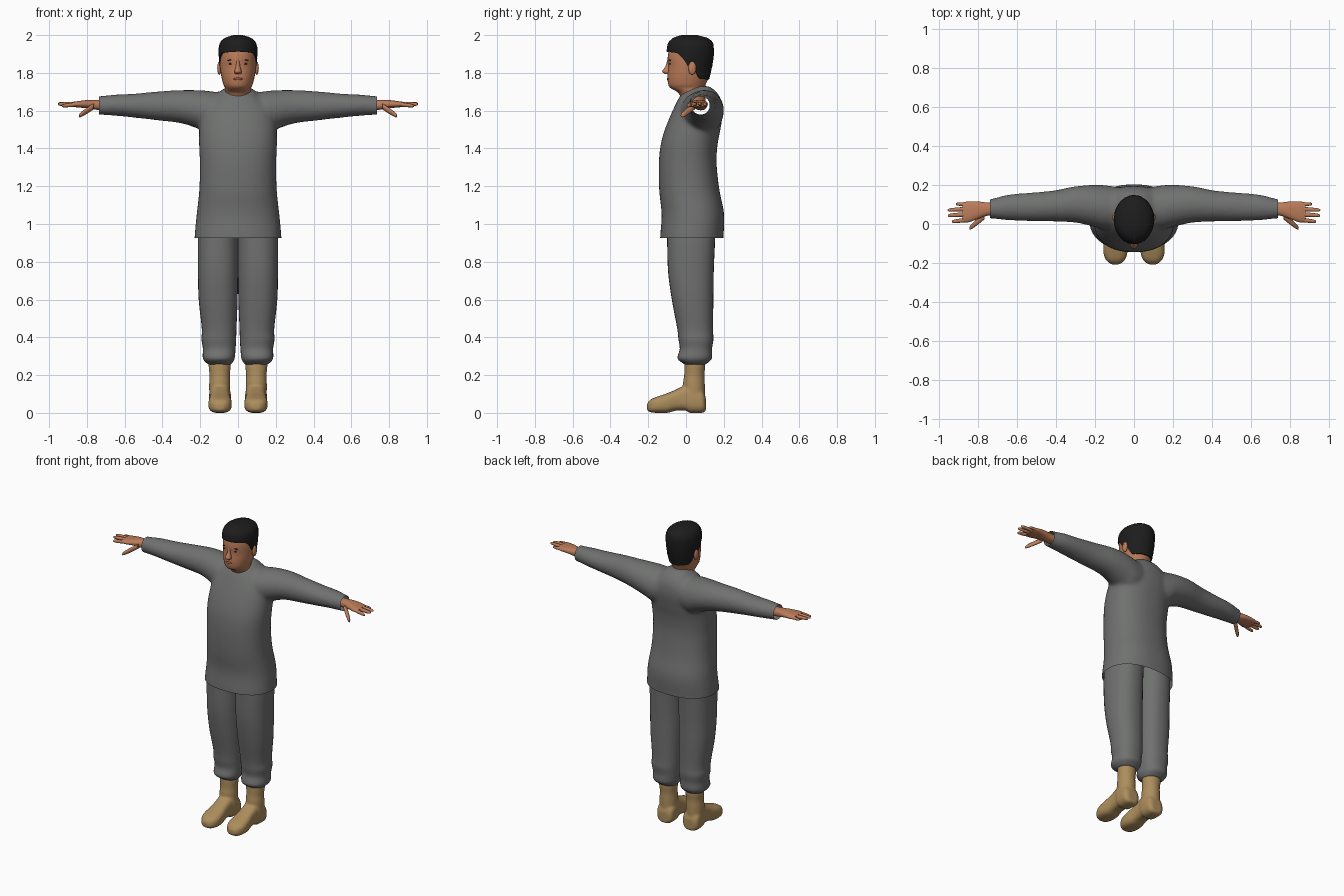
import bpy, bmesh, math, random
from mathutils import Vector

random.seed(3)
if "Cube" in bpy.data.objects:
    bpy.data.objects.remove(bpy.data.objects["Cube"])


def material(name, rgb):
    mat = bpy.data.materials.new(name)
    mat.use_nodes = True
    mat.diffuse_color = (*rgb, 1)
    shader = mat.node_tree.nodes["Principled BSDF"]
    shader.inputs["Base Color"].default_value = (*rgb, 1)
    shader.inputs["Roughness"].default_value = 0.8
    return mat


grey = material("grey cloth", (.16, .165, .16))
skin = material("skin", (.50, .20, .10))
lip_red = material("lip", (.33, .11, .06))
black = material("black hair", (.012, .012, .012))
tan = material("tan leather", (.42, .27, .11))
parts = []


def smooth_rows(rows, steps=5):
    """Catmull-Rom interpolation between cross-section rows."""
    padded = [rows[0], *rows, rows[-1]]
    result = []
    for p, q, r, s in zip(padded, padded[1:], padded[2:], padded[3:]):
        for i in range(steps):
            t = i / steps
            result.append([b + t * (c - a) / 2
                           + t * t * (a - 2.5 * b + 2 * c - d / 2)
                           + t ** 3 * (d - a + 3 * (b - c)) / 2
                           for a, b, c, d in zip(p, q, r, s)])
    return result + [list(rows[-1])]


def loft(bm, axis, rows, side=1, power=2.0, count=32):
    """Closed loft; each row is position, then low and high of the other two axes."""
    rings = []
    for t, a0, a1, b0, b1 in smooth_rows(rows):
        ring = []
        for i in range(count):
            ang = math.tau * i / count
            c, s = math.cos(ang), math.sin(ang)
            a = (a0 + a1 + (a1 - a0) * math.copysign(abs(c) ** (2 / power), c)) / 2
            b = (b0 + b1 + (b1 - b0) * math.copysign(abs(s) ** (2 / power), s)) / 2
            x, y, z = {"x": (t, a, b), "y": (a, t, b), "z": (a, b, t)}[axis]
            ring.append(bm.verts.new((x * side, y, z)))
        rings.append(ring)
    bridge(bm, rings)
    bm.faces.new(rings[0])
    bm.faces.new(rings[-1])


def bridge(bm, rings):
    for low, high in zip(rings, rings[1:]):
        for i in range(len(low)):
            j = (i + 1) % len(low)
            bm.faces.new((low[i], low[j], high[j], high[i]))


def symmetric(rows, centre=0):
    return [(t, centre - w, centre + w, lo, hi) for t, w, lo, hi in rows]


def finish(bm, name, mat, voxel=0, cuts=()):
    """Make the object; optionally fuse its lofts and trim open hems."""
    bmesh.ops.recalc_face_normals(bm, faces=bm.faces)
    mesh = bpy.data.meshes.new(name)
    bm.to_mesh(mesh)
    bm.free()
    obj = bpy.data.objects.new(name, mesh)
    bpy.context.collection.objects.link(obj)
    if voxel:
        fuse = obj.modifiers.new("fuse", "REMESH")
        fuse.mode = "VOXEL"
        fuse.voxel_size = voxel
        relax = obj.modifiers.new("relax", "SMOOTH")
        relax.factor = 0.5
        relax.iterations = 8
        graph = bpy.context.evaluated_depsgraph_get()
        obj.data = bpy.data.meshes.new_from_object(obj.evaluated_get(graph))
        obj.modifiers.clear()
    if cuts:
        trim = bmesh.new()
        trim.from_mesh(obj.data)
        for point, normal in cuts:
            bmesh.ops.bisect_plane(trim, geom=trim.verts[:] + trim.edges[:] + trim.faces[:],
                                   plane_co=point, plane_no=normal, clear_outer=True)
        trim.to_mesh(obj.data)
        trim.free()
    obj.data.materials.clear()
    obj.data.materials.append(mat)
    parts.append(obj)
    return obj


def ball(name, centre, radii, mat, tilt=0):
    bm = bmesh.new()
    bmesh.ops.create_uvsphere(bm, u_segments=16, v_segments=10, radius=1)
    obj = finish(bm, name, mat)
    obj.location, obj.scale = centre, radii
    obj.rotation_euler.y = tilt


# Tunic: body and both sleeves fused, then cut open at hem and cuffs
bm = bmesh.new()
loft(bm, "z", symmetric([
    (.88, .23, -.135, .195), (.93, .23, -.137, .198), (1.05, .219, -.129, .202),
    (1.18, .205, -.142, .177), (1.32, .202, -.144, .162), (1.42, .206, -.134, .167),
    (1.5, .205, -.112, .182), (1.58, .195, -.08, .194), (1.64, .16, -.052, .19),
    (1.68, .12, -.03, .175), (1.71, .085, 0, .15), (1.73, .05, .05, .12)]), power=2.3, count=48)
sleeve = [(-.02, .02, .17, 1.52, 1.68), (.12, -.03, .195, 1.47, 1.7), (.2, -.015, .2, 1.5, 1.708),
          (.3, .007, .193, 1.533, 1.709), (.42, .013, .17, 1.548, 1.702),
          (.55, .015, .159, 1.563, 1.69), (.65, .02, .149, 1.573, 1.685),
          (.735, .028, .127, 1.578, 1.677), (.77, .028, .127, 1.578, 1.677)]
for side in (1, -1):
    loft(bm, "x", sleeve, side)
finish(bm, "tunic", grey, .011, [((0, 0, .925), (0, 0, -1)),
                                 ((.737, 0, 0), (1, 0, 0)), ((-.737, 0, 0), (-1, 0, 0))])

# Limbs, built once per side
trouser = [(1, 0, .2, -.1, .16), (.93, 0, .212, -.1, .155), (.75, 0, .212, -.095, .147),
           (.6, .002, .208, -.075, .145), (.45, .008, .192, -.047, .143),
           (.39, .01, .193, -.04, .145), (.34, .013, .186, -.033, .138),
           (.29, .018, .186, -.045, .137), (.265, .03, .168, -.02, .115), (.255, .04, .15, 0, .1)]
shaft = symmetric([(.06, .055, -.01, .1), (.15, .056, -.016, .1), (.2, .054, -.01, .098),
                   (.25, .059, -.008, .102), (.3, .058, -.005, .1)], .097)
foot = symmetric([(.105, .035, .01, .08), (.085, .057, 0, .12), (.02, .058, 0, .15),
                  (0, .053, .012, .15), (-.05, .053, .012, .125), (-.1, .06, 0, .104),
                  (-.15, .061, 0, .087), (-.187, .046, .003, .071), (-.207, .02, .015, .048)], .095)
palm = [(.7, .045, .11, 1.602, 1.655), (.75, .042, .11, 1.605, 1.657), (.8, .025, .115, 1.613, 1.656),
        (.85, .008, .115, 1.617, 1.65), (.877, .012, .11, 1.621, 1.645)]
fingers = {"thumb": ((.765, .04, 1.622), (.842, -.022, 1.572), .016),
           "index_finger": ((.85, .022, 1.634), (.932, .012, 1.625), .011),
           "middle_finger": ((.85, .05, 1.636), (.952, .043, 1.634), .0115),
           "ring_finger": ((.85, .077, 1.635), (.953, .071, 1.637), .011),
           "little_finger": ((.84, .1, 1.633), (.912, .102, 1.632), .0095)}
for label, side in (("left", 1), ("right", -1)):
    bm = bmesh.new()
    loft(bm, "z", trouser, side, 2.3)
    finish(bm, label + "_trouser_leg", grey)

    bm = bmesh.new()
    loft(bm, "z", shaft, side)
    loft(bm, "y", foot, side, 2.8)
    finish(bm, label + "_boot", tan, .006)

    bm = bmesh.new()
    loft(bm, "x", palm, side, 2.4)
    finish(bm, label + "_palm", skin)
    for finger, (base, tip, radius) in fingers.items():
        rows = []
        for t, swell in ((0, 1), (.4, 1), (.8, .85), (.95, .6), (1, .2)):
            x, y, z = Vector(base).lerp(Vector(tip), t)
            r = radius * swell
            rows.append((x, y - r, y + r, z - r, z + r))
        bm = bmesh.new()
        loft(bm, "x", rows, side, count=12)
        finish(bm, label + "_" + finger, skin)

    # Paired face details
    ball(label + "_ear", (side * .099, .033, 1.825), (.011, .021, .035), skin)
    ball(label + "_eye", (side * .037, -.084, 1.848), (.013, .004, .004), black)
    ball(label + "_brow", (side * .038, -.084, 1.868), (.02, .005, .003), black, side * .12)

# Head, neck and nose
bm = bmesh.new()
loft(bm, "z", symmetric([
    (1.62, .068, 0, .11), (1.68, .067, -.032, .1), (1.7, .068, -.048, .1), (1.72, .069, -.082, .1),
    (1.74, .078, -.094, .105), (1.78, .088, -.098, .122), (1.83, .095, -.094, .133),
    (1.88, .096, -.097, .138), (1.93, .092, -.086, .135), (1.97, .07, -.055, .105),
    (1.985, .04, -.02, .07)]))
loft(bm, "z", symmetric([
    (1.867, .008, -.099, -.08), (1.835, .011, -.109, -.08), (1.808, .019, -.126, -.08),
    (1.795, .016, -.112, -.08)]), count=16)
finish(bm, "head", skin)
ball("lips", (0, -.095, 1.768), (.024, .007, .007), lip_red)

# Hair cap whose lower edge follows the hairline around the head
crown = smooth_rows([(1.74, .085, -.09, .115), (1.8, .094, -.09, .131), (1.86, .1, -.099, .143),
                     (1.92, .103, -.102, .148), (1.96, .095, -.093, .142),
                     (1.985, .07, -.068, .115), (2, .025, -.025, .06)])
hairline = [(-1, 1.765), (-.5, 1.77), (-.3, 1.8), (-.1, 1.86), (.1, 1.835),
            (.3, 1.875), (.55, 1.905), (1, 1.912)]


def sample(table, t):
    for p, q in zip(table, table[1:]):
        if t <= q[0]:
            k = (t - p[0]) / (q[0] - p[0])
            return [a + k * (b - a) for a, b in zip(p, q)]
    return table[-1]


bm = bmesh.new()
levels, around = 16, 56
rings = []
for level in range(-1, levels + 1):
    ring = []
    for i in range(around):
        ang = math.tau * i / around
        bottom = sample(hairline, math.cos(ang))[1]
        t = max(level, 0) / levels
        z, w, y0, y1 = sample(crown, bottom + (2 - bottom) * t)
        size = .88 if level < 0 else 1 + random.uniform(-.008, .008)
        ring.append(bm.verts.new((w * math.sin(ang) * size,
                                  (y0 + y1) / 2 - (y1 - y0) / 2 * math.cos(ang) * size, z)))
    rings.append(ring)
bridge(bm, rings)
bm.faces.new(rings[-1])
finish(bm, "hair", black)

# Smooth shading with crisp edges
bpy.ops.object.select_all(action="DESELECT")
for obj in parts:
    obj.select_set(True)
bpy.context.view_layer.objects.active = parts[0]
bpy.ops.object.shade_smooth_by_angle(angle=math.radians(50))
